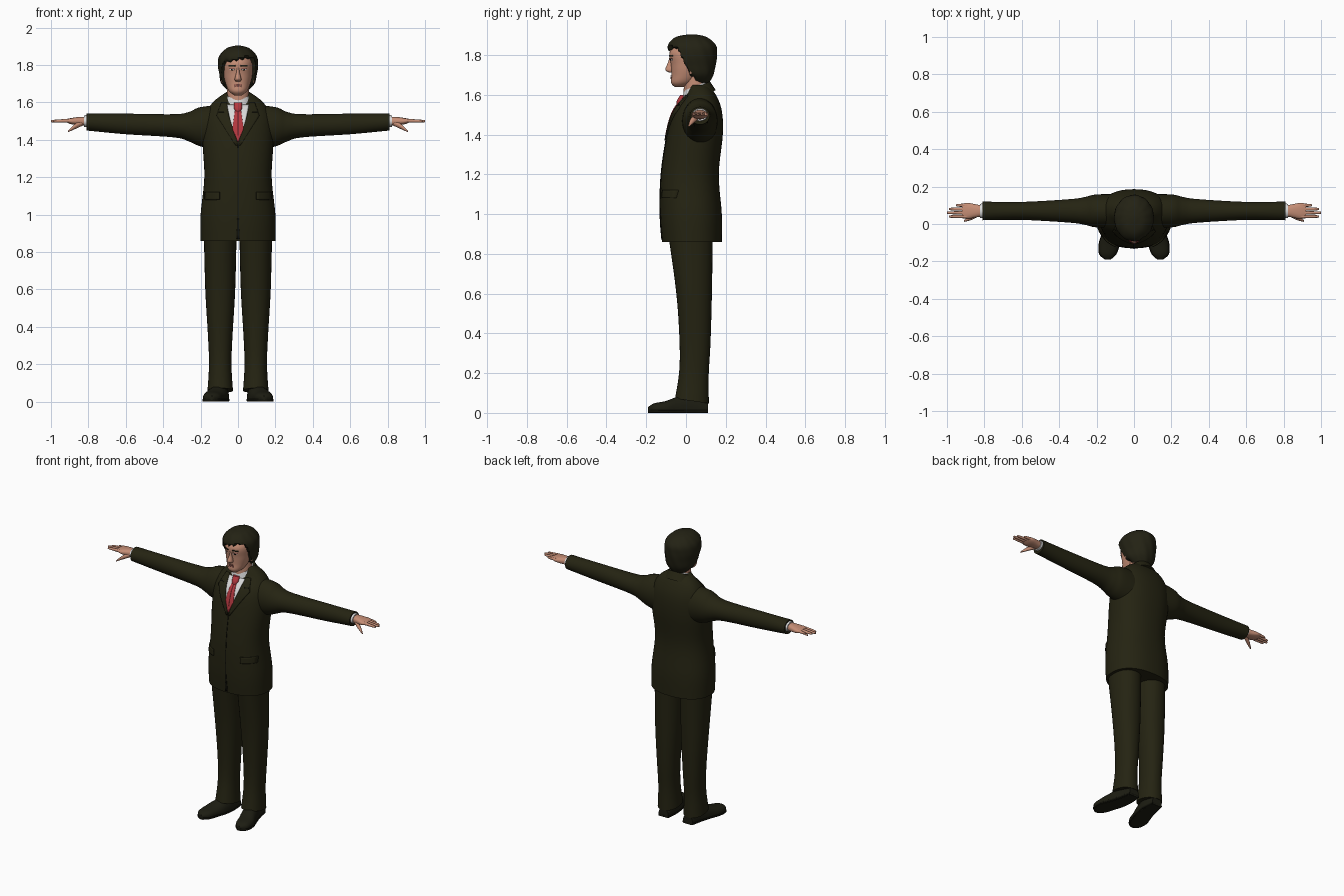
import bpy, bmesh, math
from mathutils import Vector
from mathutils.bvhtree import BVHTree

if "Cube" in bpy.data.objects:
    bpy.data.objects.remove(bpy.data.objects["Cube"])


def material(name, red, green, blue):
    mat = bpy.data.materials.new(name)
    mat.use_nodes = True
    colour = (red, green, blue, 1)
    mat.diffuse_color = colour
    shader = mat.node_tree.nodes["Principled BSDF"]
    shader.inputs["Base Color"].default_value = colour
    shader.inputs["Roughness"].default_value = .8
    return mat


suit = material("dark olive suit", .018, .017, .006)
seam = material("seam shadow", .006, .006, .003)
leather = material("dark shoe leather", .012, .012, .006)
hair_colour = material("dark hair", .017, .016, .007)
skin = material("skin", .56, .27, .18)
lip = material("lip", .36, .13, .1)
white = material("shirt white", .7, .7, .7)
tie_red = material("tie red", .45, .04, .05)


def finish(name, mesh_data, mat, mirror):
    """Turn the bmesh into a smooth shaded object, mirrored if it is a pair."""
    bmesh.ops.recalc_face_normals(mesh_data, faces=mesh_data.faces)
    mesh = bpy.data.meshes.new(name)
    mesh_data.to_mesh(mesh)
    mesh_data.free()
    mesh.materials.append(mat)
    part = bpy.data.objects.new(name, mesh)
    bpy.context.collection.objects.link(part)
    bpy.ops.object.select_all(action='DESELECT')
    part.select_set(True)
    bpy.context.view_layer.objects.active = part
    bpy.ops.object.shade_smooth_by_angle(angle=math.radians(50))
    if mirror:
        part.modifiers.new("Mirror", 'MIRROR').use_mirror_merge = False
    return part


def spline(before, start, end, after, t):
    """Catmull-Rom value between start and end."""
    bend = 2 * before - 5 * start + 4 * end - after
    twist = 3 * (start - end) + after - before
    return start + (t * (end - before) + t * t * bend + t ** 3 * twist) / 2


def smooth_sections(sections, steps=5):
    last = len(sections) - 1
    for i in range(last):
        near = [sections[min(max(i + k, 0), last)] for k in (-1, 0, 1, 2)]
        for step in range(steps):
            yield [spline(*values, step / steps) for values in zip(*near)]
    yield sections[last]


def bulge(value, power):
    return math.copysign(abs(value) ** (2 / power), value)


def loft(name, mat, sections, axis='z', fixed=0, power=2, tilt=0, segments=32,
         mirror=False, shape=None):
    """Skin sections of (position, drifting centre, first radius, second radius)."""
    mesh_data = bmesh.new()
    rings = []
    for position, drift, first, second in smooth_sections(sections):
        across, along = (drift, fixed) if axis == 'y' else (fixed, drift)
        ring = []
        for k in range(segments):
            angle = math.tau * k / segments
            u = across + first * bulge(math.cos(angle), power)
            v = along + second * bulge(math.sin(angle), power)
            point = Vector({'x': (position, u, v), 'y': (u, position, v),
                            'z': (u, v, position + tilt * (v - along))}[axis])
            ring.append(mesh_data.verts.new(shape(point) if shape else point))
        rings.append(ring)
    for low, high in zip(rings, rings[1:]):
        for k in range(segments):
            mesh_data.faces.new((low[k - 1], low[k], high[k], high[k - 1]))
    mesh_data.faces.new(rings[0])
    mesh_data.faces.new(rings[-1])
    return finish(name, mesh_data, mat, mirror)


def plate(name, mat, base, rows, lift=.003, steps=6):
    """Thin mirrored sheet on the front of base; rows are (height, inner, outer)."""
    tree = BVHTree.FromPolygons([v.co for v in base.data.vertices],
                                [p.vertices for p in base.data.polygons])
    mesh_data = bmesh.new()
    lines = []
    for top, bottom in zip(rows, rows[1:]):
        for step in range(steps + 1):
            z, inner, outer = Vector(top).lerp(Vector(bottom), step / steps)
            line = []
            for k in range(steps + 1):
                x = inner + (outer - inner) * k / steps
                hit = tree.ray_cast(Vector((x, -1, z)), Vector((0, 1, 0)))[0]
                line.append(mesh_data.verts.new((x, hit.y - lift, z)))
            lines.append(line)
    for upper, lower in zip(lines, lines[1:]):
        for k in range(steps):
            mesh_data.faces.new((upper[k], upper[k + 1], lower[k + 1], lower[k]))
    bmesh.ops.remove_doubles(mesh_data, verts=mesh_data.verts, dist=.0001)
    part = finish(name, mesh_data, mat, True)
    part.modifiers.new("Thickness", 'SOLIDIFY').thickness = lift


def patch(name, mat, base, z, inner, outer, height, lift=.003):
    """Plate with an even height."""
    plate(name, mat, base, [(z + height / 2, inner, outer), (z - height / 2, inner, outer)], lift)


# Jacket body, sleeves and collar
jacket = loft("jacket", suit, [
    (.86, .03, .2, .15), (1, .025, .2, .155), (1.2, .02, .18, .145), (1.4, .045, .19, .14),
    (1.52, .06, .18, .12), (1.6, .075, .135, .075), (1.65, .065, .07, .045)],
    power=2.3, segments=48)
loft("sleeve", suit, [
    (.06, 1.46, .09, .13), (.2, 1.47, .088, .105), (.26, 1.47, .075, .08),
    (.34, 1.475, .063, .062), (.6, 1.485, .048, .055), (.81, 1.495, .05, .045)],
    axis='x', fixed=.07, mirror=True)
loft("jacket_collar", suit, [(1.585, .065, .1, .085), (1.64, .06, .075, .06)], tilt=.45)

# Shirt, tie, lapels and pockets
plate("shirt_front", white, jacket, [(1.59, 0, .06), (1.5, 0, .04), (1.39, 0, .002)], .005)
plate("tie", tie_red, jacket, [(1.56, 0, .016), (1.46, 0, .03), (1.39, 0, .002)], .009)
plate("lapel", suit, jacket, [(1.6, .06, .09), (1.53, .05, .115), (1.37, 0, .012)], .008)
patch("lapel_notch", seam, jacket, 1.55, .075, .105, .005, .0095)
plate("front_opening", seam, jacket, [(1.37, 0, .002), (1, 0, .003), (.87, 0, .009)])
patch("pocket_flap", suit, jacket, 1.1, .1, .18, .04, .009)
loft("shirt_collar", white, [(1.575, .045, .08, .07), (1.645, .05, .064, .06)], tilt=.4)
loft("tie_knot", tie_red, [
    (1.545, -.035, .014, .012), (1.57, -.028, .022, .018), (1.6, -.016, .022, .012)])

# Trousers
loft("trouser_leg", suit, [
    (.92, .02, .088, .115), (.6, .04, .08, .09), (.36, .045, .066, .078),
    (.2, .04, .06, .074), (.06, .03, .068, .085)],
    fixed=.095, power=2.2, tilt=-.15, mirror=True)


# Shoes and soles share one outline
def grounded(point):
    return Vector((point.x, point.y, max(point.z, 0)))


shoe = [(.11, .09, .035, .035), (.03, .095, .047, .07), (-.04, .11, .054, .062),
        (-.1, .13, .055, .04), (-.16, .14, .044, .028), (-.19, .14, .012, .01)]
loft("shoe", leather, shoe, axis='y', fixed=.02, power=2.3, mirror=True, shape=grounded)
sole = [(position, drift, width + .003, .008) for position, drift, width, height in shoe]
loft("shoe_sole", seam, sole, axis='y', fixed=.008, power=5, mirror=True)


# Cuffs and hands
def thumb_lean(point):
    return point + Vector((0, (.84 - point.x) / 2, 0))


loft("shirt_cuff", white, [(.79, 1.5, .04, .034), (.823, 1.5, .038, .031)],
     axis='x', fixed=.07, mirror=True)
loft("palm", skin, [(.8, 1.5, .028, .023), (.84, 1.5, .034, .023), (.89, 1.5, .043, .017),
                    (.92, 1.503, .036, .008)],
     axis='x', fixed=.07, power=2.4, mirror=True)
for i, finger in enumerate(("index", "middle", "ring", "little")):
    tip = 1 - .012 * (i - 1) ** 2
    loft(finger + "_finger", skin, [
        (.89, 1.503, .01, .011), (tip - .01, 1.5, .007, .007), (tip, 1.5, .002, .002)],
        axis='x', fixed=.04 + .02 * i, segments=10, mirror=True)
loft("thumb", skin, [(.83, 1.492, .014, .016), (.87, 1.472, .014, .014),
                     (.91, 1.444, .004, .004)],
     axis='x', fixed=.05, segments=12, mirror=True, shape=thumb_lean)

# Neck, head and features
loft("neck", skin, [(1.58, .045, .06, .058), (1.73, .05, .058, .058)])
head = loft("head", skin, [
    (1.638, -.036, .02, .02), (1.66, -.02, .048, .055), (1.7, .003, .066, .076),
    (1.75, .02, .078, .096), (1.82, .034, .082, .115), (1.88, .04, .035, .06)], power=2.15)
loft("nose", skin, [(1.712, -.074, .012, .01), (1.725, -.082, .018, .022),
                    (1.76, -.077, .009, .015), (1.79, -.074, .006, .008)])
loft("ear", skin, [(1.705, .025, .004, .006), (1.74, .03, .012, .02), (1.77, .03, .004, .01)],
     fixed=.083, mirror=True)
patch("upper_lip", lip, head, 1.695, 0, .022, .006, .004)
patch("lower_lip", lip, head, 1.686, 0, .018, .007, .005)
patch("eye_white", white, head, 1.776, .02, .044, .007, .002)
patch("iris", seam, head, 1.776, .028, .036, .008)
patch("eyelid", lip, head, 1.782, .018, .046, .005)
patch("eyebrow", hair_colour, head, 1.797, .015, .052, .008, .004)


# Hair, sunk into the head below a ragged hairline
def hairline(point):
    centre = Vector((0, .04, point.z))
    arm = point - centre
    fall = min(max((point.y + .055) / .075, 0), 1)
    fringe = 1.83 + point.x / 5 + .007 * math.sin(170 * point.x)
    line = fringe + (1.7 - fringe) * fall
    depth = min(max((line - point.z) / .012, 0), 1) if point.y < .045 else 0
    locks = 1 + .012 * math.sin(11 * math.atan2(arm.y, arm.x) + 40 * point.z)
    return centre + arm * locks * (1 - depth / 3)


loft("hair", hair_colour, [
    (1.66, .075, .05, .04), (1.7, .055, .088, .083), (1.75, .04, .1, .11),
    (1.8, .034, .107, .121), (1.85, .03, .099, .12), (1.89, .027, .06, .078),
    (1.904, .03, .012, .016)], segments=72, shape=hairline)
